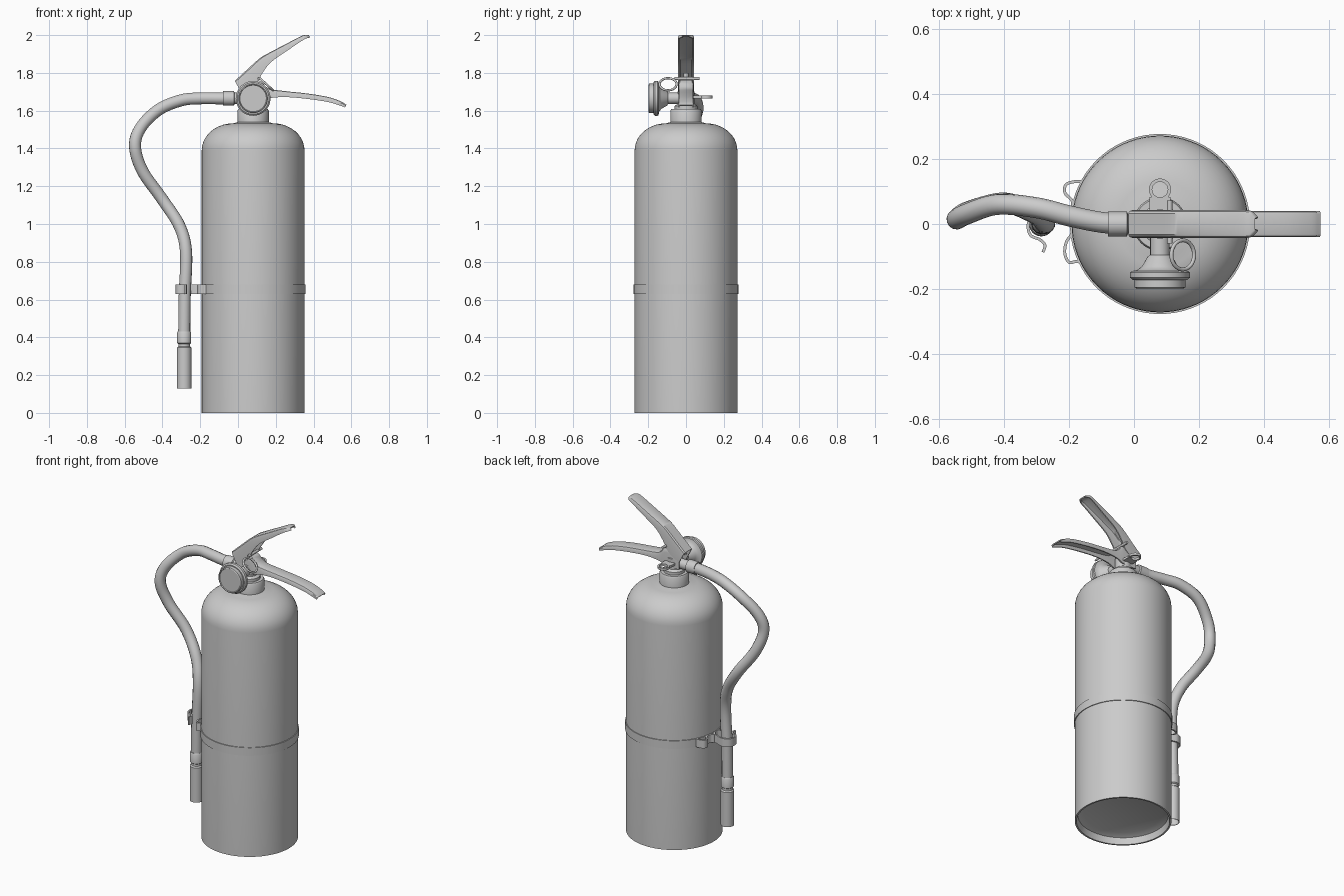
import bpy, bmesh, math
from mathutils import Vector, Matrix

cube = bpy.data.objects.get("Cube")
if cube:
    bpy.data.objects.remove(cube, do_unlink=True)

grey = bpy.data.materials.new("plain grey")
grey.use_nodes = True
grey.diffuse_color = (0.6, 0.6, 0.6, 1)
grey.node_tree.nodes["Principled BSDF"].inputs["Base Color"].default_value = (0.6, 0.6, 0.6, 1)

CX = 0.08  # tank axis
AXES = {"z": Matrix(), "x": Matrix.Rotation(math.pi / 2, 4, "Y"),
        "-y": Matrix.Rotation(math.pi / 2, 4, "X")}


def select(ob):
    bpy.ops.object.select_all(action="DESELECT")
    ob.select_set(True)
    bpy.context.view_layer.objects.active = ob


def finish(name, bm, thickness=0, angle=35):
    bmesh.ops.recalc_face_normals(bm, faces=bm.faces)
    mesh = bpy.data.meshes.new(name)
    bm.to_mesh(mesh)
    bm.free()
    ob = bpy.data.objects.new(name, mesh)
    bpy.context.collection.objects.link(ob)
    mesh.materials.append(grey)
    select(ob)
    if thickness:
        mod = ob.modifiers.new("thickness", "SOLIDIFY")
        mod.thickness = thickness
        mod.offset = 0
        bpy.ops.object.modifier_apply(modifier=mod.name)
    bpy.ops.object.shade_smooth_by_angle(angle=math.radians(angle))
    return ob


def lathe(name, profile, loc, axis="z", steps=40, closed=False):
    """Spin (radius, height) points around an axis."""
    bm = bmesh.new()
    verts = [bm.verts.new((r, 0, h)) for r, h in profile]
    edges = [bm.edges.new(p) for p in zip(verts, verts[1:])]
    if closed:
        edges.append(bm.edges.new((verts[-1], verts[0])))
    bmesh.ops.spin(bm, geom=verts + edges, cent=(0, 0, 0), axis=(0, 0, 1),
                   angle=math.tau, steps=steps, use_merge=True)
    bmesh.ops.remove_doubles(bm, verts=bm.verts, dist=0.0001)
    bmesh.ops.transform(bm, matrix=Matrix.Translation(loc) @ AXES[axis], verts=bm.verts)
    return finish(name, bm)


def smooth_path(points, n=6):
    """Catmull-Rom curve through the points."""
    p = [Vector(q) for q in points]
    p = [2 * p[0] - p[1]] + p + [2 * p[-1] - p[-2]]
    out = []
    for a, b, c, d in zip(p, p[1:], p[2:], p[3:]):
        for i in range(n):
            t = i / n
            out.append(0.5 * (2 * b + (c - a) * t + (2 * a - 5 * b + 4 * c - d) * t ** 2
                              + (3 * b - a - 3 * c + d) * t ** 3))
    return out + [p[-2]]


def tube(name, points, radius, cyclic=False):
    curve = bpy.data.curves.new(name, "CURVE")
    curve.dimensions = "3D"
    curve.bevel_depth = radius
    curve.bevel_resolution = 5
    curve.use_fill_caps = True
    spline = curve.splines.new("POLY")
    spline.points.add(len(points) - 1)
    for sp, q in zip(spline.points, points):
        sp.co = (*q, 1)
    spline.use_cyclic_u = cyclic
    ob = bpy.data.objects.new(name, curve)
    bpy.context.collection.objects.link(ob)
    select(ob)
    bpy.ops.object.convert(target="MESH")
    ob = bpy.context.object
    ob.data.materials.clear()
    ob.data.materials.append(grey)
    bpy.ops.object.shade_smooth_by_angle(angle=math.radians(40))


def strip(name, plan, z0, z1, thickness=0.009):
    """Bent sheet metal standing upright along a plan path."""
    bm = bmesh.new()
    rows = [[bm.verts.new((x, y, z)) for z in (z0, z1)] for x, y in smooth_path(plan)]
    for a, b in zip(rows, rows[1:]):
        bm.faces.new((a[0], b[0], b[1], a[1]))
    finish(name, bm, thickness)


def channel(name, tops, bottoms, half_width, tip_width):
    """Downward-open pressed channel with a rounded back and tapered tip."""
    bm = bmesh.new()
    rows = []
    tops, bottoms = smooth_path(tops, 4), smooth_path(bottoms, 4)
    for i, (t, b) in enumerate(zip(tops, bottoms)):
        k = max(0, 1 - (len(tops) - 1 - i) / 4)
        w = half_width + (tip_width - half_width) * k ** 2
        section = [(-w, 1), (-w, 0.25), (-w * 0.93, 0.06), (-w * 0.8, 0),
                   (w * 0.8, 0), (w * 0.93, 0.06), (w, 0.25), (w, 1)]
        row = []
        for y, f in section:
            q = t.lerp(b, f)
            row.append(bm.verts.new((q.x, y, q.y)))
        rows.append(row)
    for a, b in zip(rows, rows[1:]):
        for j in range(len(a) - 1):
            bm.faces.new((a[j], a[j + 1], b[j + 1], b[j]))
    finish(name, bm, 0.007)


# Tank with recessed base and rounded shoulder
R = 0.272
shoulder = [(0.105 + 0.167 * math.cos(a), 1.39 + 0.143 * math.sin(a))
            for a in (math.pi / 2 * i / 10 for i in range(11))]
lathe("tank", [(0, 0.06), (0.22, 0.055), (0.255, 0.04), (0.262, 0), (R, 0)]
      + shoulder + [(0.08, 1.54), (0, 1.54)], (CX, 0, 0), steps=72)
lathe("neck_collar", [(0, 1.53), (0.083, 1.53), (0.083, 1.6), (0.078, 1.608), (0, 1.608)], (CX, 0, 0))

# Strap around the tank
lathe("strap", [(R - 0.002, 0.63), (R + 0.005, 0.63), (R + 0.005, 0.68), (R - 0.002, 0.68)],
      (CX, 0, 0), steps=72, closed=True)
strip("strap_bracket", [(-0.155, 0.13), (-0.185, 0.13), (-0.21, 0.12), (-0.212, 0.095),
                        (-0.19, 0.07), (-0.195, 0.04), (-0.21, 0.02), (-0.195, -0.005),
                        (-0.192, -0.03), (-0.208, -0.055), (-0.213, -0.09),
                        (-0.2, -0.118), (-0.175, -0.115), (-0.155, -0.125)], 0.63, 0.68)
strip("hose_clip", [(-0.2, 0.02), (-0.23, 0.025), (-0.255, 0.035), (-0.285, 0.04), (-0.315, 0.025),
                    (-0.326, -0.005), (-0.318, -0.035), (-0.29, -0.048),
                    (-0.274, -0.065), (-0.28, -0.087)], 0.63, 0.68)

# Hose, end fittings and nozzle
tube("hose", smooth_path([(-0.02, 0, 1.665), (-0.1, 0.005, 1.665), (-0.2, 0.025, 1.665),
                          (-0.3, 0.05, 1.655), (-0.42, 0.06, 1.605), (-0.515, 0.03, 1.51),
                          (-0.545, 0.015, 1.41), (-0.505, 0.04, 1.28), (-0.4, 0.065, 1.13),
                          (-0.31, 0.035, 0.99), (-0.275, 0.005, 0.85), (-0.282, 0, 0.62),
                          (-0.285, 0, 0.4)], 8), 0.032)
lathe("hose_coupling", [(0, 0), (0.038, 0), (0.038, 0.058), (0.03, 0.062), (0.03, 0.14), (0, 0.14)],
      (-0.08, 0, 1.665), "x")
lathe("nozzle", [(0, 0.3), (0.03, 0.3), (0.034, 0.13), (0.038, 0.13), (0.038, 0.345), (0.031, 0.352),
                 (0.031, 0.365), (0.037, 0.37), (0.037, 0.425), (0.033, 0.432), (0, 0.432)],
      (-0.285, 0, 0))

# Valve body and stem
lathe("valve_body", [(0, 1.6), (0.06, 1.6), (0.06, 1.625), (0.045, 1.635), (0.045, 1.7),
                     (0.028, 1.71), (0.028, 1.75), (0.014, 1.755), (0.014, 1.8), (0, 1.8)], (CX, 0, 0))

# Pressure gauge facing the front
lathe("gauge", [(0, 0), (0.03, 0), (0.03, 0.095), (0.038, 0.1), (0.055, 0.13), (0.07, 0.142), (0.088, 0.145),
                (0.092, 0.15), (0.092, 0.165), (0.084, 0.172), (0.078, 0.172), (0.078, 0.195),
                (0.073, 0.198), (0.07, 0.193), (0, 0.193)], (CX, 0, 1.665), "-y", 48)

# Squeeze lever and carry handle
channel("squeeze_lever",
        [(-0.015, 1.755), (0.05, 1.815), (0.115, 1.873), (0.16, 1.9), (0.25, 1.947), (0.34, 1.993), (0.372, 1.998)],
        [(0.02, 1.69), (0.09, 1.735), (0.13, 1.8), (0.175, 1.857), (0.26, 1.917), (0.345, 1.974), (0.38, 1.988)],
        0.039, 0.018)
channel("carry_handle",
        [(0.02, 1.72), (0.105, 1.758), (0.16, 1.715), (0.25, 1.7), (0.37, 1.687), (0.48, 1.668), (0.545, 1.645), (0.572, 1.628)],
        [(0.02, 1.645), (0.105, 1.645), (0.16, 1.665), (0.25, 1.672), (0.37, 1.662), (0.48, 1.645), (0.54, 1.627), (0.567, 1.617)],
        0.037, 0.037)

# Safety pin with pull ring
tube("safety_pin", [(0.11, -0.06, 1.77), (0.11, 0.072, 1.77)], 0.008)
ring = [(0.15 + 0.035 * math.cos(a), -0.095 + 0.045 * math.sin(a), 1.74 - 0.032 * math.cos(a))
        for a in (math.tau * i / 32 for i in range(32))]
tube("pull_ring", ring, 0.006, True)

# Rear hanging tab: arm plus ring with a hole
lathe("tab_ring", [(0.024, -0.007), (0.034, -0.007), (0.034, 0.007), (0.024, 0.007)],
      (CX, 0.106, 1.672), closed=True)
bm = bmesh.new()
bmesh.ops.create_cube(bm, size=1, matrix=Matrix.Translation((CX, 0.04, 1.672))
                      @ Matrix.Diagonal((0.066, 0.085, 0.014, 1)))
finish("tab_arm", bm)
